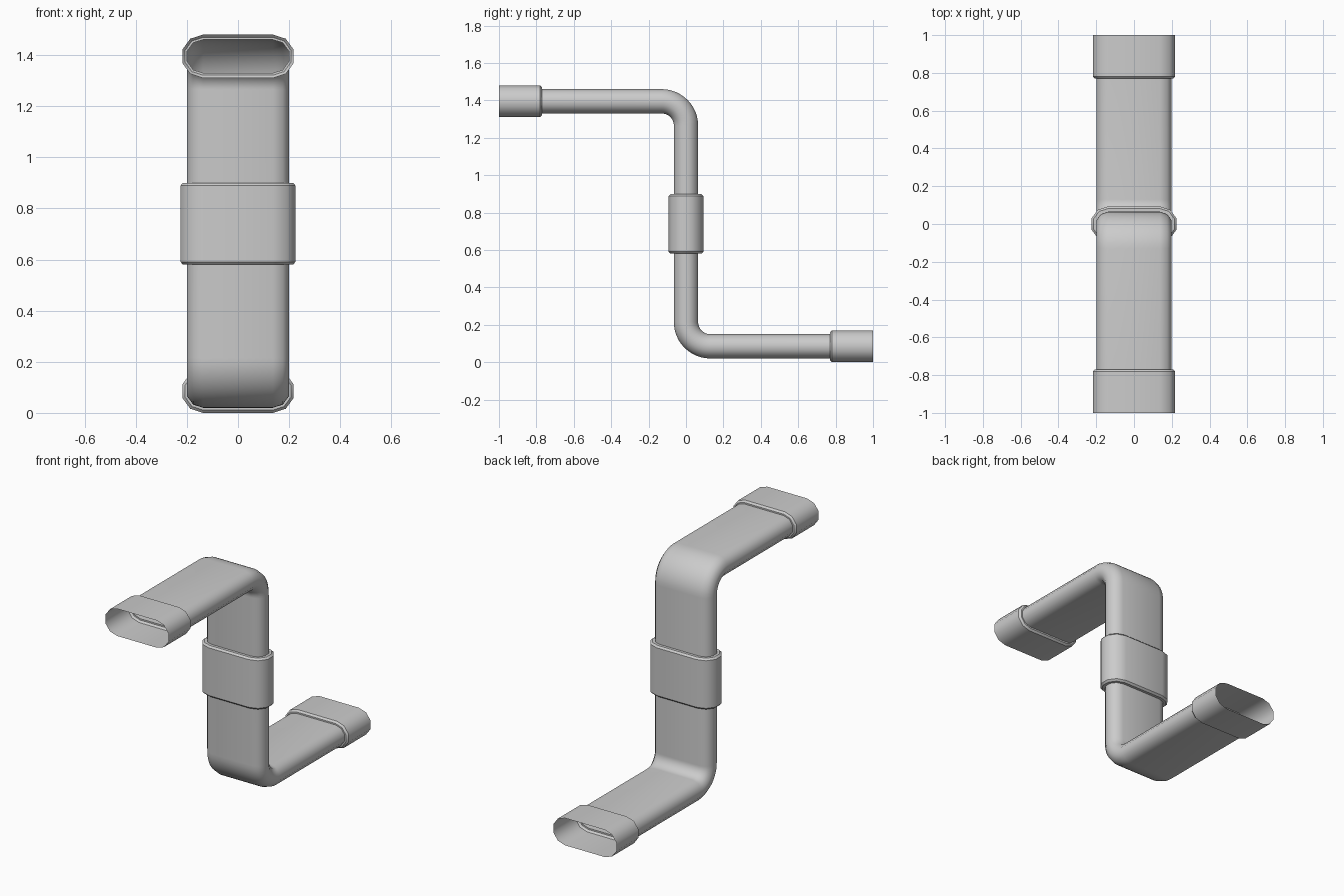
import bpy, bmesh
from math import sin, cos, pi, radians

old = bpy.data.objects.get("Cube")
if old:
    bpy.data.objects.remove(old)

grey = bpy.data.materials.new("duct grey")
grey.use_nodes = True
colour = (0.6, 0.6, 0.6, 1)
grey.diffuse_color = colour
grey.node_tree.nodes["Principled BSDF"].inputs["Base Color"].default_value = colour

HALF_FLAT = 0.137   # half the flat width between the rounded sides
SIDES = 5           # facets on each rounded side
R_DUCT, R_SOCKET, R_COLLAR = 0.065, 0.085, 0.093
BEND = 0.13         # centreline radius of the elbows
LOW, HIGH = 0.085, 1.395
CHAMFER = 0.011


def ring(bm, y, z, angle, r):
    """Flat-oval section facing along a direction in the YZ plane."""
    verts = []
    for side in (1, -1):
        for k in range(SIDES + 1):
            t = -pi / 2 + pi * k / SIDES
            x = side * (HALF_FLAT + r * cos(t))
            n = side * r * sin(t)
            verts.append(bm.verts.new((x, y - n * sin(angle), z + n * cos(angle))))
    return verts


def loft(name, stations):
    """Open-ended tube through a list of (y, z, angle, radius) sections."""
    bm = bmesh.new()
    rings = [ring(bm, *s) for s in stations]
    for a, b in zip(rings, rings[1:]):
        for j in range(len(a)):
            k = (j + 1) % len(a)
            bm.faces.new((a[j], b[j], b[k], a[k]))
    mesh = bpy.data.meshes.new(name)
    bm.to_mesh(mesh)
    bm.free()
    mesh.materials.append(grey)
    obj = bpy.data.objects.new(name, mesh)
    bpy.context.collection.objects.link(obj)
    bpy.ops.object.select_all(action='DESELECT')
    obj.select_set(True)
    bpy.context.view_layer.objects.active = obj
    bpy.ops.object.shade_smooth_by_angle(angle=radians(40))
    return obj


def elbow(cy, cz, start, end, side, steps=12):
    """Quarter-turn sections about a bend centre."""
    out = []
    for i in range(steps + 1):
        a = start + (end - start) * i / steps
        out.append((cy - side * BEND * sin(a), cz + side * BEND * cos(a), a, R_DUCT))
    return out


# Z-shaped duct: front arm, upper elbow, drop, lower elbow, back arm
loft("duct", [(-0.77, HIGH, 0, R_DUCT)]
     + elbow(-BEND, HIGH - BEND, 0, -pi / 2, 1)
     + elbow(BEND, LOW + BEND, -pi / 2, 0, -1)
     + [(0.77, LOW, 0, R_DUCT)])

# Open sockets at both ends, chamfered down to the duct
socket = [(1.0, R_SOCKET), (0.77 + CHAMFER, R_SOCKET),
          (0.77, R_SOCKET - CHAMFER), (0.77, R_DUCT)]
loft("front_socket", [(-d, HIGH, 0, r) for d, r in socket])
loft("back_socket", [(d, LOW, 0, r) for d, r in reversed(socket)])

# Chamfered coupling collar round the middle of the drop
half = [(0.16, R_DUCT), (0.16, R_COLLAR - CHAMFER), (0.16 - CHAMFER, R_COLLAR)]
profile = half + [(-d, r) for d, r in reversed(half)]
loft("coupling_collar", [(0, (LOW + HIGH) / 2 + d, -pi / 2, r) for d, r in profile])
